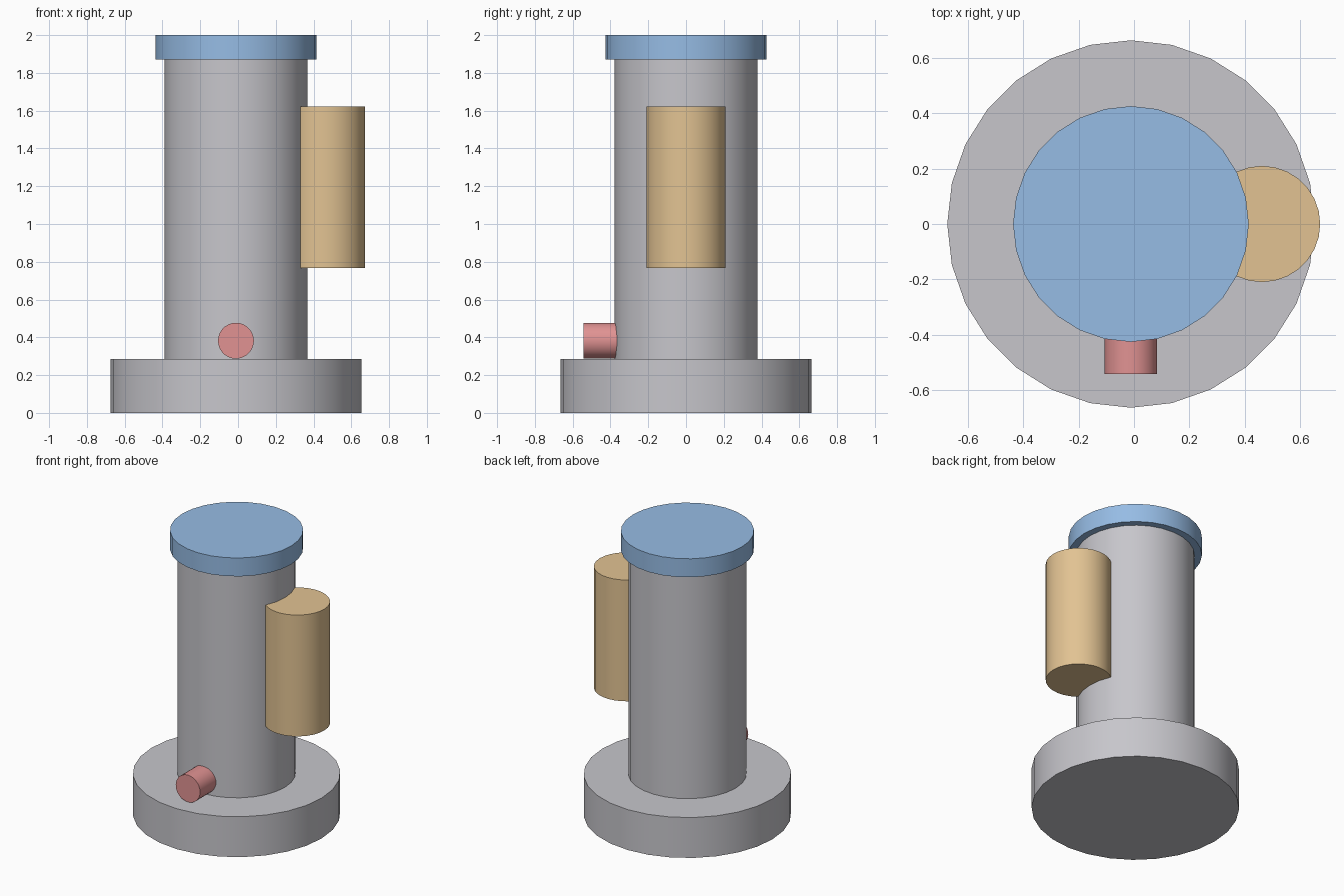
import bpy, math

if "Cube" in bpy.data.objects:
    bpy.data.objects.remove(bpy.data.objects["Cube"])

CX = -0.011   # axis of the main body
SIDES = 28


def material(name, rgb):
    m = bpy.data.materials.new(name)
    m.diffuse_color = (*rgb, 1.0)
    m.use_nodes = True
    m.node_tree.nodes["Principled BSDF"].inputs["Base Color"].default_value = m.diffuse_color
    return m


grey = material("light_grey", (0.57, 0.565, 0.60))
blue = material("soft_blue", (0.305, 0.503, 0.78))
tan = material("sand", (0.76, 0.545, 0.29))
pink = material("rose", (0.75, 0.29, 0.29))


def cylinder(name, mat, radius, start, end, along_y=False):
    """Capped cylinder between two points on the z or y axis direction."""
    mid = [(a + b) / 2 for a, b in zip(start, end)]
    bpy.ops.mesh.primitive_cylinder_add(
        vertices=SIDES, radius=radius, depth=math.dist(start, end), location=mid,
        rotation=(math.pi / 2 if along_y else 0, 0, 0))
    ob = bpy.context.object
    ob.name = name
    ob.data.materials.append(mat)
    bpy.ops.object.shade_smooth_by_angle(angle=math.radians(30))
    return ob


# Main body: foot, column and lid
cylinder("base", grey, 0.664, (CX, 0, 0), (CX, 0, 0.285))
cylinder("column", grey, 0.378, (CX, 0, 0.285), (CX, 0, 1.87))
cylinder("lid", blue, 0.426, (CX, 0, 1.87), (CX, 0, 2.0))

# Side canister sunk into the column
cylinder("side_canister", tan, 0.21, (0.463, 0, 0.767), (0.463, 0, 1.623))

# Small outlet at the front
cylinder("front_outlet", pink, 0.095, (CX, -0.543, 0.382), (CX, -0.35, 0.382), along_y=True)
